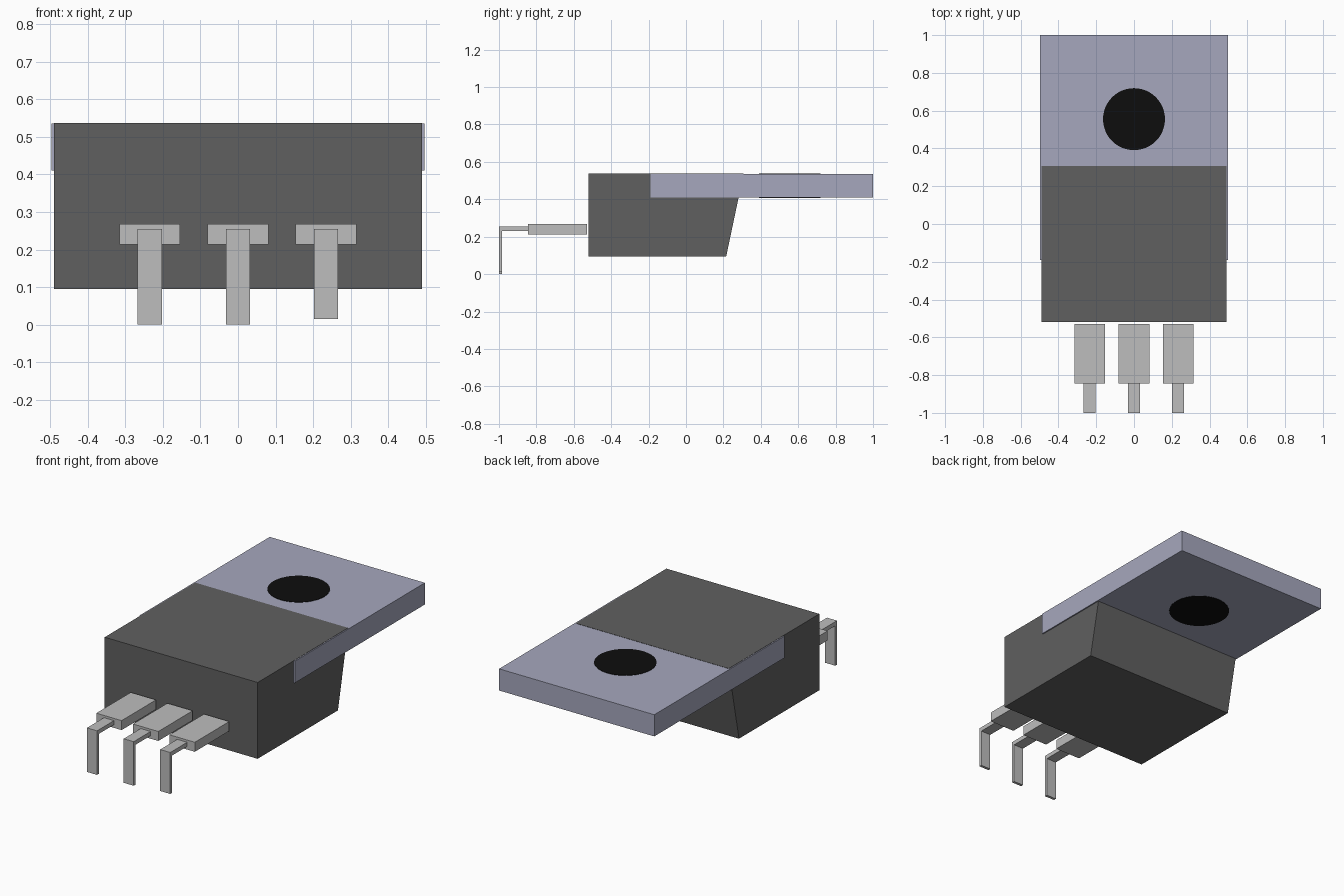
import bpy, bmesh

cube = bpy.data.objects.get("Cube")
if cube:
    bpy.data.objects.remove(cube, do_unlink=True)


def material(name, r, g, b):
    m = bpy.data.materials.new(name)
    m.use_nodes = True
    m.diffuse_color = (r, g, b, 1)
    bsdf = m.node_tree.nodes["Principled BSDF"]
    bsdf.inputs["Base Color"].default_value = (r, g, b, 1)
    bsdf.inputs["Roughness"].default_value = 0.6
    return m


CASE = material("dark grey plastic", 0.117, 0.117, 0.117)
TAB = material("blue grey metal", 0.38, 0.39, 0.51)
PIN = material("light grey metal", 0.51, 0.51, 0.51)
HOLE = material("black", 0.004, 0.004, 0.004)


def extrude_profile(name, profile, x0, x1, mat):
    """Sweep a (y, z) outline along x from x0 to x1."""
    bm = bmesh.new()
    face = bm.faces.new([bm.verts.new((x0, y, z)) for y, z in profile])
    out = bmesh.ops.extrude_face_region(bm, geom=[face])
    verts = [v for v in out["geom"] if isinstance(v, bmesh.types.BMVert)]
    bmesh.ops.translate(bm, verts=verts, vec=(x1 - x0, 0, 0))
    bmesh.ops.recalc_face_normals(bm, faces=bm.faces)
    mesh = bpy.data.meshes.new(name)
    bm.to_mesh(mesh)
    bm.free()
    mesh.materials.append(mat)
    ob = bpy.data.objects.new(name, mesh)
    bpy.context.collection.objects.link(ob)
    return ob


def box(name, x0, x1, y0, y1, z0, z1, mat):
    return extrude_profile(name, [(y0, z0), (y1, z0), (y1, z1), (y0, z1)], x0, x1, mat)


# Plastic case with a sloping back
extrude_profile("case", [(-0.52, 0.095), (0.215, 0.095), (0.308, 0.537), (-0.52, 0.537)],
                -0.49, 0.49, CASE)

# Metal mounting tab, a hair below the case top
box("mounting_tab", -0.497, 0.497, -0.19, 1.0, 0.41, 0.5355, TAB)

# Mounting hole shown as a black disc through both faces of the tab
bpy.ops.mesh.primitive_cylinder_add(vertices=48, radius=0.164, depth=0.1295,
                                    location=(0, 0.555, 0.4728))
hole = bpy.context.object
hole.name = "mounting_hole"
hole.data.materials.append(HOLE)

# Three pins: wide shoulder, then a narrow lead bent down
for side, x, foot in (("right", -0.235, 0.0), ("middle", 0.0, 0.0), ("left", 0.234, 0.015)):
    box(side + "_pin_shoulder", x - 0.081, x + 0.081, -0.845, -0.53, 0.213, 0.268, PIN)
    lead = [(-0.845, 0.231), (-0.845, 0.255), (-1.0, 0.255), (-1.0, foot),
            (-0.984, foot), (-0.984, 0.231)]
    extrude_profile(side + "_pin_lead", lead, x - 0.032, x + 0.032, PIN)
